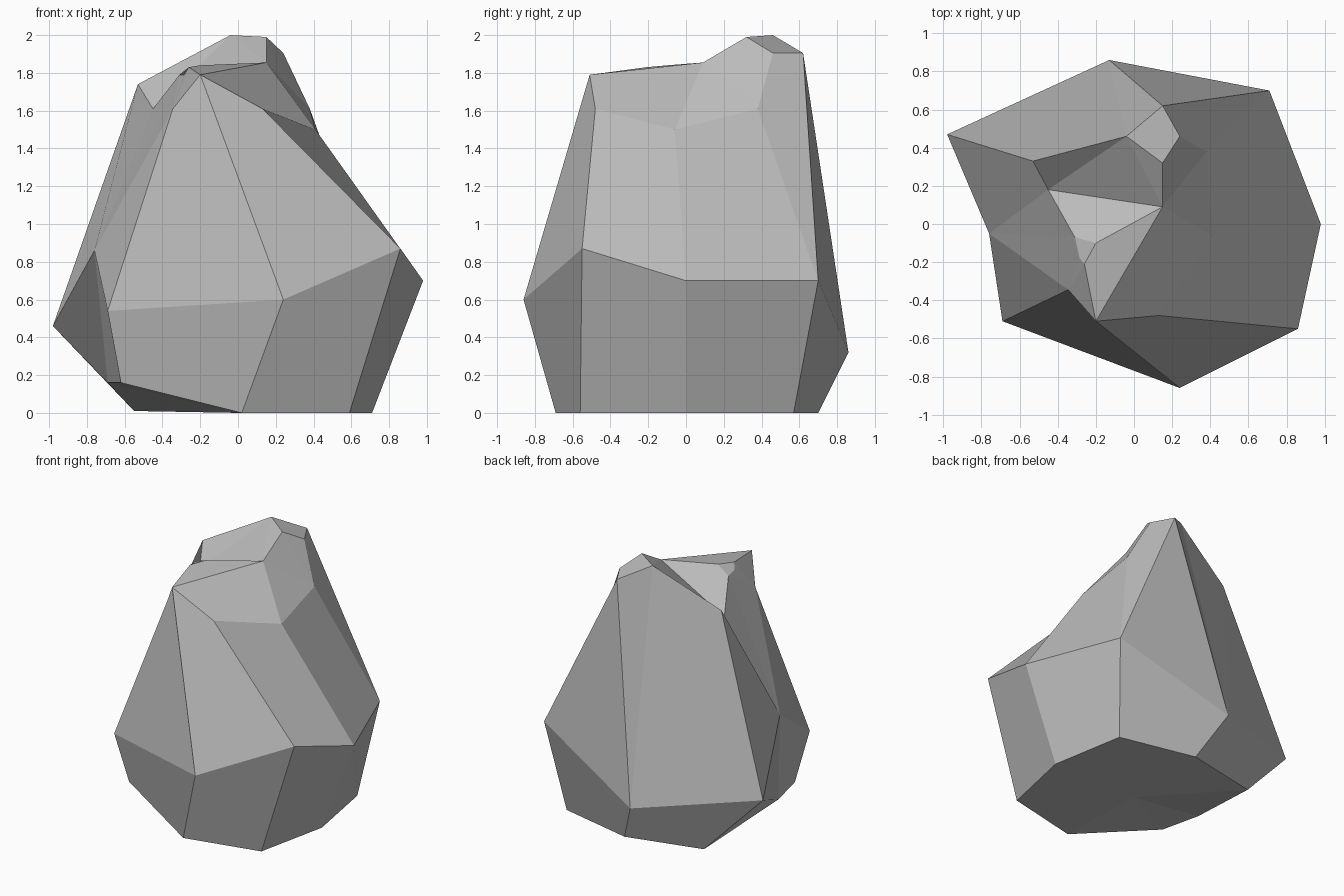
import bpy
import bmesh

if "Cube" in bpy.data.objects:
    bpy.data.objects.remove(bpy.data.objects["Cube"])

# Stone colour
stone = bpy.data.materials.new("stone_grey")
stone.diffuse_color = (0.5, 0.5, 0.5, 1.0)
stone.use_nodes = True
stone.node_tree.nodes["Principled BSDF"].inputs["Base Color"].default_value = stone.diffuse_color

# Corner rings, running round the boulder from the back left
rings = {
    # foot ring
    "F": [(-.55, .57, .01), (.03, .70, 0), (.61, .57, 0), (.71, 0, 0),
          (.59, -.56, 0), (.02, -.69, 0), (-.62, -.43, .16), (-.69, -.13, .16)],
    # widest ring
    "M": [(-.98, .47, .46), (-.13, .86, .32), (.71, .70, .70), (.98, 0, .70),
          (.86, -.55, .87), (.24, -.86, .60), (-.69, -.51, .54), (-.76, -.05, .86)],
    # shoulder ring
    "U": [(-.53, .33, 1.74), (.38, .38, 1.61), (.41, -.06, 1.50),
          (.13, -.48, 1.61), (-.20, -.51, 1.79), (-.345, -.345, 1.61), (-.45, .18, 1.61)],
    # peak facet and the end of the step below it
    "T": [(-.04, .46, 2.0), (.15, .62, 1.905), (.24, .46, 1.905),
          (.15, .32, 1.99), (.15, .09, 1.855)],
    # chipped rim of the lower ledge
    "N": [(-.31, -.07, 1.79), (-.20, -.10, 1.84), (-.26, -.21, 1.83), (-.285, -.18, 1.79)],
    # underside centre
    "C": [(0, 0, 0)],
}

bm = bmesh.new()
v = {f"{name}{i}": bm.verts.new(co)
     for name, ring in rings.items() for i, co in enumerate(ring)}


def facet(corners):
    bm.faces.new([v[c] for c in corners.split()])


# Underside fan and lower belt
for i in range(8):
    j = (i + 1) % 8
    facet(f"F{i} F{j} C0")
    facet(f"F{i} M{i} M{j} F{j}")

# Upper flanks, back round to the left
for corners in ("M0 M1 T1 T0 U0", "M1 M2 T1", "T1 M2 U1 T2", "M2 M3 U2 U1",
                "M3 M4 U3 U2", "M4 M5 U4 U3", "M5 M6 U5 U4",
                "M6 M7 U6 N0 U5", "U5 N0 N3 N2 U4", "M7 M0 U0 U6"):
    facet(corners)

# Peak, step wall and ledge
for corners in ("T0 T1 T2 T3", "T2 U1 U2 T4 T3", "U2 U3 U4 T4",
                "U0 T0 T3 T4 U6", "U6 T4 N1 N0", "N0 N1 N2 N3", "N1 T4 U4 N2"):
    facet(corners)

bmesh.ops.triangulate(bm, faces=[f for f in bm.faces if len(f.verts) > 4])
bmesh.ops.recalc_face_normals(bm, faces=bm.faces[:])

mesh = bpy.data.meshes.new("boulder")
bm.to_mesh(mesh)
bm.free()
mesh.materials.append(stone)
boulder = bpy.data.objects.new("boulder", mesh)
bpy.context.collection.objects.link(boulder)
